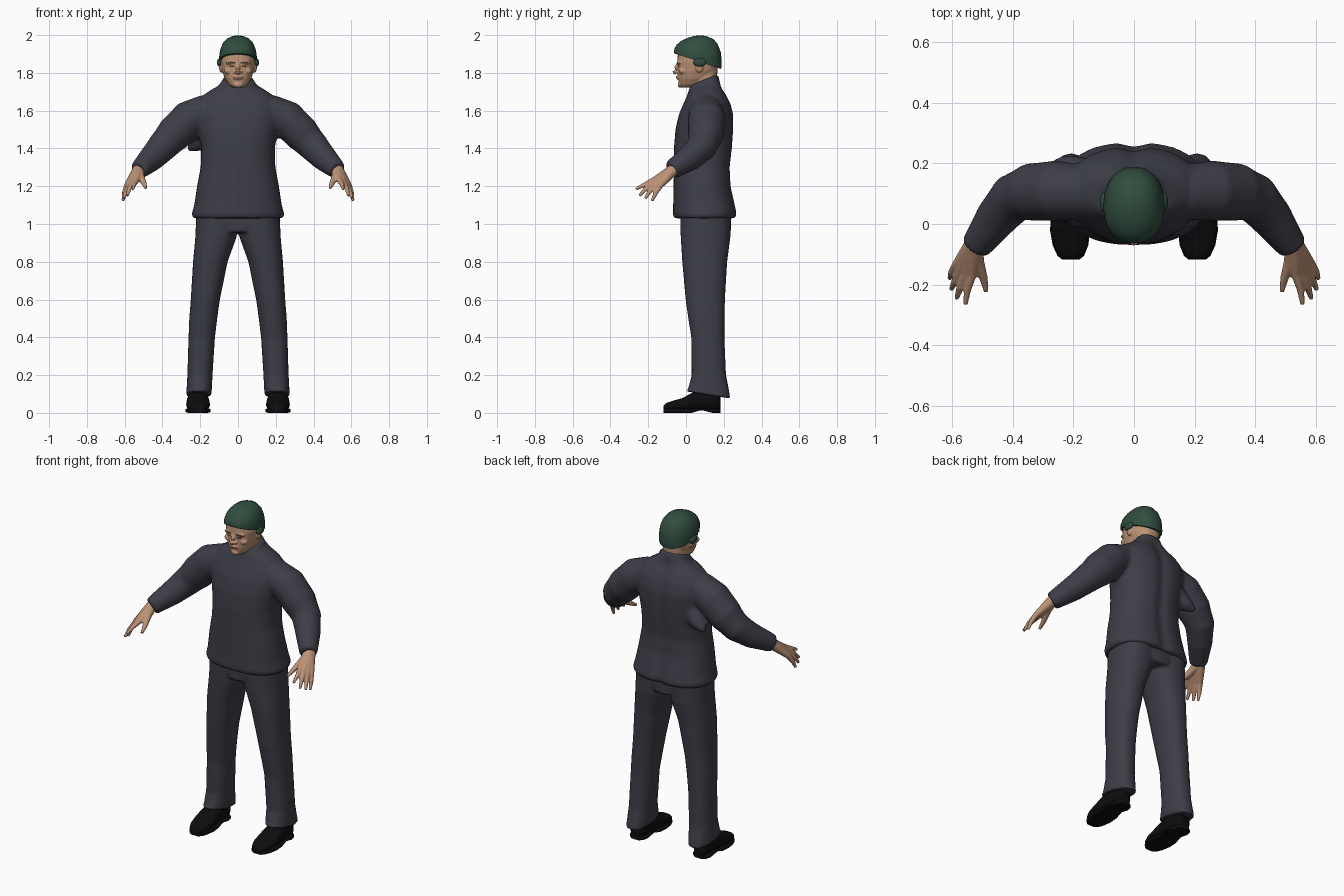
import bpy, bmesh, math
from mathutils import Vector

cube = bpy.data.objects.get("Cube")
if cube:
    bpy.data.objects.remove(cube, do_unlink=True)


def material(name, rgb):
    m = bpy.data.materials.new(name)
    m.use_nodes = True
    m.diffuse_color = (*rgb, 1)
    bsdf = m.node_tree.nodes["Principled BSDF"]
    bsdf.inputs["Base Color"].default_value = (*rgb, 1)
    bsdf.inputs["Roughness"].default_value = 0.8
    return m


cloth = material("slate cloth", (0.047, 0.047, 0.064))
skin = material("skin", (0.50, 0.29, 0.18))
green = material("dark green", (0.03, 0.075, 0.05))
black = material("black leather", (0.004, 0.004, 0.005))
brown = material("dark brown", (0.06, 0.035, 0.025))
lip = material("lip", (0.33, 0.15, 0.10))


def loop(n, power):
    """Unit superellipse points."""
    for i in range(n):
        a = 2 * math.pi * i / n
        c, s = math.cos(a), math.sin(a)
        k = 2 / power
        yield math.copysign(abs(c) ** k, c), math.copysign(abs(s) ** k, s)


def oval(z, x0, x1, y0, y1, tilt=0, power=2.3, dent=0):
    """Horizontal ring, optionally tilted front to back and creased behind."""
    cx, cy = (x0 + x1) / 2, (y0 + y1) / 2
    ring = []
    for c, s in loop(36, power):
        x, y = cx + c * (x1 - x0) / 2, cy + s * (y1 - y0) / 2
        if s > 0:
            y -= dent * math.exp(-(x / 0.03) ** 2)
        ring.append(Vector((x, y, z + tilt * (y - cy))))
    return ring


def tube(path):
    """Round rings along points given as (x, y, z, radius)."""
    pts = [Vector(p[:3]) for p in path]
    rings = []
    for i, p in enumerate(pts):
        t = pts[min(i + 1, len(pts) - 1)] - pts[max(i - 1, 0)]
        q = t.to_track_quat('Z', 'Y')
        rings.append([p + q @ Vector((c * path[i][3], s * path[i][3], 0))
                      for c, s in loop(20, 2)])
    return rings


def ball(x, y, z, rx, ry, rz):
    angles = [math.pi * (i + 0.3) / 10 for i in range(10)]
    return [oval(z - rz * math.cos(a), x - rx * math.sin(a), x + rx * math.sin(a),
                 y - ry * math.sin(a), y + ry * math.sin(a), 0, 2) for a in angles]


def flip(rings):
    return [[Vector((-p.x, p.y, p.z)) for p in ring] for ring in rings]


def both(parts):
    return parts + [flip(r) for r in parts]


def build(name, parts, mats, voxel=0, smooth=0):
    """Loft every part; optionally fuse them into one smooth skin."""
    bm = bmesh.new()
    for rings in parts:
        vs = [[bm.verts.new(p) for p in ring] for ring in rings]
        n = len(vs[0])
        for a, b in zip(vs, vs[1:]):
            for i in range(n):
                j = (i + 1) % n
                bm.faces.new((a[i], a[j], b[j], b[i]))
        bm.faces.new(vs[0])
        bm.faces.new(vs[-1])
    bmesh.ops.recalc_face_normals(bm, faces=bm.faces)
    me = bpy.data.meshes.new(name)
    bm.to_mesh(me)
    bm.free()
    ob = bpy.data.objects.new(name, me)
    bpy.context.collection.objects.link(ob)
    if voxel:
        r = ob.modifiers.new("fuse", 'REMESH')
        r.mode, r.voxel_size = 'VOXEL', voxel
        s = ob.modifiers.new("soften", 'SMOOTH')
        s.factor, s.iterations = 0.5, smooth
        dg = bpy.context.evaluated_depsgraph_get()
        dg.update()
        ob.data = bpy.data.meshes.new_from_object(ob.evaluated_get(dg))
        ob.modifiers.clear()
    ob.data.materials.clear()
    for m in mats:
        ob.data.materials.append(m)
    bpy.ops.object.select_all(action='DESELECT')
    ob.select_set(True)
    bpy.context.view_layer.objects.active = ob
    bpy.ops.object.shade_smooth_by_angle(angle=math.radians(50))
    return ob


# Jacket: body with collar, sleeves and a loose fold under the right arm
body = [(1.03, .237, -.062, .262), (1.05, .246, -.07, .272), (1.10, .232, -.068, .262),
        (1.20, .217, -.066, .24), (1.30, .198, -.064, .235), (1.40, .195, -.064, .247),
        (1.50, .21, -.056, .254), (1.58, .22, -.038, .254), (1.64, .215, -.012, .238),
        (1.685, .18, .008, .215), (1.715, .135, .016, .195)]
torso = [oval(z, -w, w, f, b, 0, 2.4, .015) for z, w, f, b in body]
torso += [oval(1.735, -.095, .095, .018, .178, .3), oval(1.765, -.084, .084, .022, .17, .4)]
sleeve = tube([(.16, .105, 1.60, .09), (.26, .11, 1.555, .1), (.34, .105, 1.475, .096),
               (.40, .085, 1.41, .082), (.455, .02, 1.35, .07), (.525, -.077, 1.285, .05)])
fold = tube([(-.16, .16, 1.47, .06), (-.22, .19, 1.42, .04), (-.265, .205, 1.395, .014)])
build("jacket", [torso, fold] + both([sleeve]), [cloth], .011, 5)

# Trousers: pelvis and two legs with slanted hems
legs = [(.095, .142, .275, .0, .235), (.13, .138, .272, .012, .226), (.20, .135, .268, .03, .212),
        (.40, .122, .262, .028, .203), (.50, .11, .258, .012, .204), (.60, .096, .25, -.002, .206),
        (.80, .055, .238, -.02, .218), (.93, .008, .226, -.028, .235), (1.07, -.01, .22, -.032, .24)]
leg = [oval(z, a, b, f, k, -.16 if z < .1 else 0) for z, a, b, f, k in legs]
pelvis = [oval(z, -w, w, -.028, .238) for z, w in ((.955, .1), (1.0, .216), (1.07, .22))]
build("trousers", [pelvis] + both([leg]), [cloth], .009, 3)

# Shoes: upper lofted heel to toe, with a flat sole and raised heel block
def cross(y, w, z0, z1, power):
    x = .212 + .03 * min(0, y)
    return [Vector((x + c * w, y, (z0 + z1) / 2 + s * (z1 - z0) / 2)) for c, s in loop(24, power)]


outline = [(-.118, .028, .04), (-.105, .044, .052), (-.07, .059, .064), (-.02, .066, .078),
           (.03, .062, .105), (.08, .056, .125), (.14, .053, .125), (.17, .045, .11), (.183, .028, .09)]
upper = [cross(y, w - .003, .012, t, 2.6) for y, w, t in outline]
sole = [cross(y, w, .015 if .03 < y < .09 else 0, .024, 6) for y, w, t in outline]
build("shoes", both([upper, sole]), [black])

# Hands: fingers run back to the wrist so that they fuse into a palm
wrist = (.528, -.065, 1.288, .031)
fingers = [((.535, -.165, 1.235), (.55, -.215, 1.21), (.557, -.266, 1.185)),
           ((.556, -.166, 1.222), (.575, -.21, 1.19), (.586, -.246, 1.15)),
           ((.574, -.156, 1.21), (.592, -.19, 1.175), (.604, -.216, 1.135)),
           ((.587, -.138, 1.203), (.602, -.16, 1.165), (.609, -.18, 1.123))]
hand = [tube([wrist, (*[(a + b) / 2 for a, b in zip(wrist, k)], .024),
              (*k, .0165), (*m, .0125), (*t, .008)]) for k, m, t in fingers]
hand.append(tube([wrist, (.515, -.125, 1.25, .02), (.497, -.18, 1.215, .014),
                  (.488, -.224, 1.19, .008)]))
build("hands", both(hand), [skin], .005, 3)

# Head: skull, neck, nose, brow, lips and ears fused together
skull = [oval(z, -w, w, f, b, 0, 2.4) for z, w, f, b in (
    (1.722, .03, -.022, .05), (1.738, .05, -.036, .09), (1.77, .07, -.042, .13),
    (1.81, .083, -.044, .16), (1.86, .09, -.046, .172), (1.92, .084, -.042, .17),
    (1.96, .06, -.01, .14))]
neck = [oval(z, -.068, .068, f, b) for z, f, b in ((1.66, .04, .16), (1.70, .035, .16), (1.84, .03, .168))]
nose = tube([(0, -.038, 1.853, .009), (0, -.052, 1.825, .012), (0, -.059, 1.808, .015),
             (0, -.05, 1.797, .012)])
face = [skull, neck, nose, ball(0, -.042, 1.776, .027, .011, .011), ball(0, -.03, 1.737, .026, .014, .015)]
face += both([ball(.034, -.034, 1.853, .032, .014, .009), ball(.014, -.046, 1.804, .01, .011, .008),
              ball(.05, -.018, 1.81, .024, .02, .018), ball(.089, .07, 1.835, .012, .022, .034)])
head = build("head", face, [skin, brown, lip], .004, 3)
for p in head.data.polygons:
    x, y, z = abs(p.center.x), p.center.y, p.center.z
    if y < 0 and (.014 < x < .056 and abs(z - 1.856 + .1 * abs(x - .035)) < .0045
                  or .02 < x < .046 and abs(z - 1.833) < .003):
        p.material_index = 1
    elif y < -.02 and x < .027 and abs(z - 1.776) < .006:
        p.material_index = 2

# Helmet: domed shell with a rim sloping down to the back, plus ear covers
dome = [(1.862, .1, -.062, .186), (1.875, .101, -.064, .188), (1.90, .098, -.06, .189),
        (1.93, .092, -.048, .184), (1.96, .078, -.025, .169), (1.982, .057, .008, .145),
        (1.995, .03, .042, .108), (1.998, .01, .065, .085)]
shell = [oval(z, -w, w, f, b, -.33 * min(1, (2.0 - z) / .13), 2.2) for z, w, f, b in dome]
build("helmet", [shell], [green])
build("ear_covers", both([ball(.098, .072, 1.855, .014, .034, .022)]), [green])
